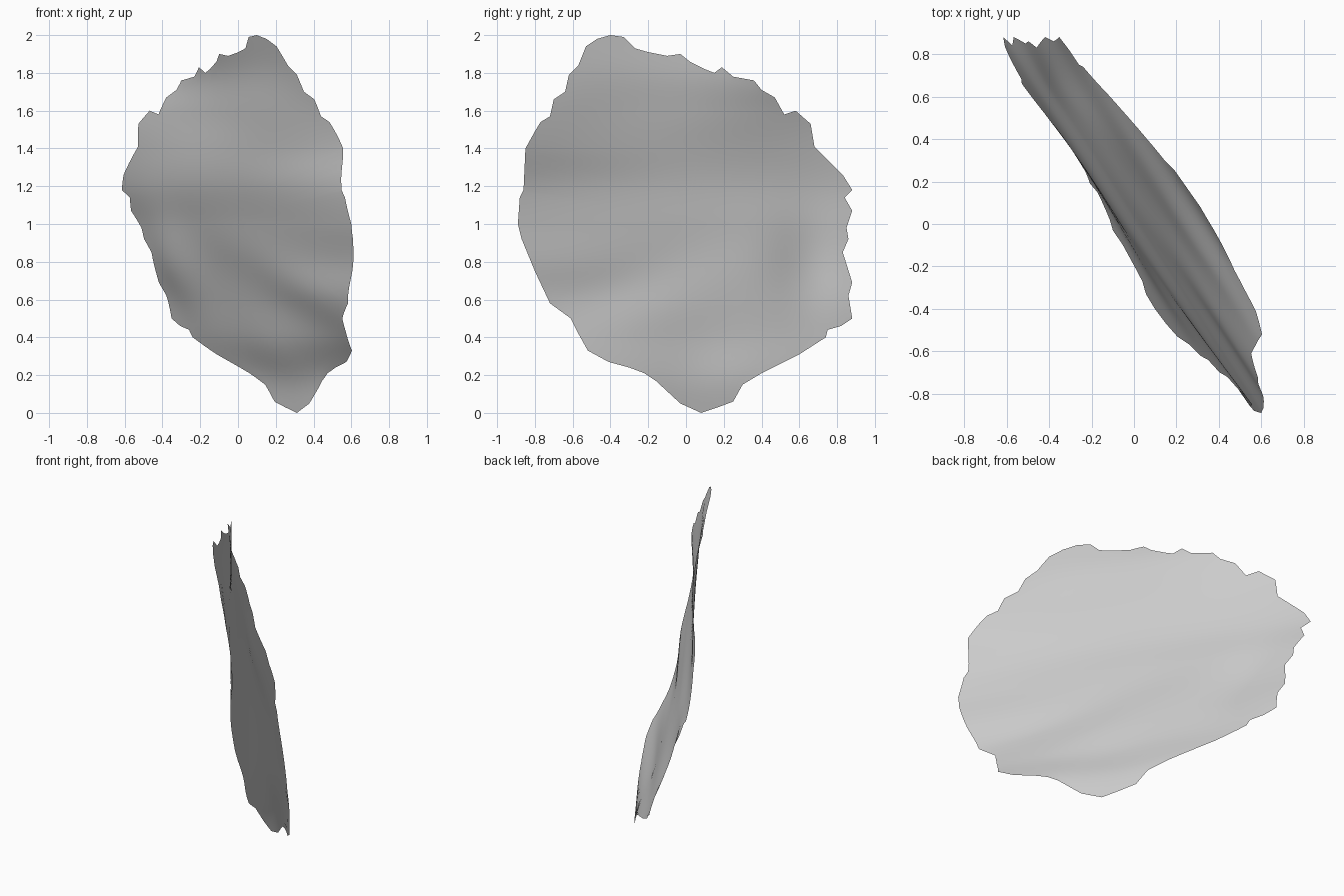
import bpy
import bmesh
import math

# Remove the default cube
cube = bpy.data.objects.get("Cube")
if cube:
    bpy.data.objects.remove(cube, do_unlink=True)

RINGS = 26
STEPS = 4
CENTRE = (0.0, 1.05)

# Ragged outline of the sheet, as (y, z) in hundredths, clockwise from the top
OUTLINE = [
    (-40, 200), (-33, 199), (-27, 193), (-20, 191), (-10, 189), (-3, 190), (2, 186), (10, 182),
    (15, 180), (19, 183), (25, 178), (36, 176), (40, 171), (47, 167), (52, 158), (58, 160),
    (66, 153), (68, 141), (74, 135), (83, 126), (88, 118), (84, 114), (88, 107), (85, 98),
    (86, 92), (83, 85), (88, 69), (86, 62), (88, 50), (82, 46), (75, 44), (74, 40), (60, 31),
    (40, 21), (30, 15), (25, 6), (17, 3), (8, 0), (-3, 5), (-16, 17), (-22, 21), (-30, 24),
    (-41, 27), (-52, 33), (-57, 42), (-61, 50), (-72, 58), (-80, 75), (-87, 92), (-89, 100),
    (-88, 114), (-86, 118), (-85, 140), (-80, 149), (-77, 154), (-72, 157), (-70, 166),
    (-64, 170), (-62, 179), (-57, 184), (-53, 194), (-47, 198),
]

# Height steps of 0.2: sideways offset of the sheet, and how steeply it runs back
OFFSET = [.365, .335, .223, .15, .094, .03, -.03, -.045, -.067, -.085, -.16]
SLOPE = [.65, .67, .62, .60, .63, .64, .67, .70, .69, .64, .65]


def sample(values, z):
    """Smooth interpolation through evenly spaced values."""
    t = min(max(z / 0.2, 0.0), len(values) - 1.001)
    i = int(t)
    f = t - i
    b, c = values[i], values[i + 1]
    a = values[i - 1] if i > 0 else 2 * b - c
    d = values[i + 2] if i + 2 < len(values) else 2 * c - b
    return b + 0.5 * f * (c - a + f * (2 * a - 5 * b + 4 * c - d + f * (3 * (b - c) + d - a)))


def bell(value, middle, width):
    return math.exp(-((value - middle) / width) ** 2)


def sheet_x(y, z):
    """Sideways position of the wavy sheet at a given depth and height."""
    x = sample(OFFSET, z) - sample(SLOPE, z) * y
    # Soft diagonal fold across the lower half, fading towards the back
    d = z - 0.7 - 0.33 * y
    x -= 0.16 * d * bell(d, 0, 0.2) * bell(y, -0.25, 0.5)
    # Swelling that leaves the lower back rim curled over
    x -= 0.035 * bell(y, 0.64, 0.18) * bell(z, 0.78, 0.27)
    # Shallow hollows near the bottom and above the middle
    x -= 0.02 * bell(y, 0.05, 0.25) * bell(z, 0.27, 0.14)
    x -= 0.015 * bell(y, 0, 0.45) * bell(z, 1.38, 0.16)
    # Shallow wave across the top
    x += 0.018 * math.sin(5 * (y + 0.05)) * bell(z, 1.6, 0.25)
    return x


def make_material(name, colour):
    mat = bpy.data.materials.new(name)
    mat.use_nodes = True
    mat.diffuse_color = colour
    shader = mat.node_tree.nodes["Principled BSDF"]
    shader.inputs["Base Color"].default_value = colour
    shader.inputs["Roughness"].default_value = 0.8
    return mat


# Subdivide the outline
rim = []
for i, (y, z) in enumerate(OUTLINE):
    y2, z2 = OUTLINE[(i + 1) % len(OUTLINE)]
    for s in range(STEPS):
        f = s / STEPS
        rim.append(((y + (y2 - y) * f) / 100, (z + (z2 - z) * f) / 100))

# Fill the outline with concentric rings lying on the wavy surface
bm = bmesh.new()
rings = []
for r in range(1, RINGS + 1):
    k = r / RINGS
    ring = []
    for y, z in rim:
        py = CENTRE[0] + (y - CENTRE[0]) * k
        pz = CENTRE[1] + (z - CENTRE[1]) * k
        ring.append(bm.verts.new((sheet_x(py, pz), py, pz)))
    rings.append(ring)

hub = bm.verts.new((sheet_x(*CENTRE), *CENTRE))
count = len(rim)
for i in range(count):
    j = (i + 1) % count
    bm.faces.new((hub, rings[0][j], rings[0][i]))
    for inner, outer in zip(rings, rings[1:]):
        bm.faces.new((inner[i], inner[j], outer[j], outer[i]))
bmesh.ops.recalc_face_normals(bm, faces=bm.faces)
for face in bm.faces:
    face.smooth = True

mesh = bpy.data.meshes.new("wavy_sheet")
bm.to_mesh(mesh)
bm.free()
mesh.materials.append(make_material("light grey", (0.6, 0.6, 0.6, 1.0)))
sheet = bpy.data.objects.new("wavy_sheet", mesh)
bpy.context.collection.objects.link(sheet)
